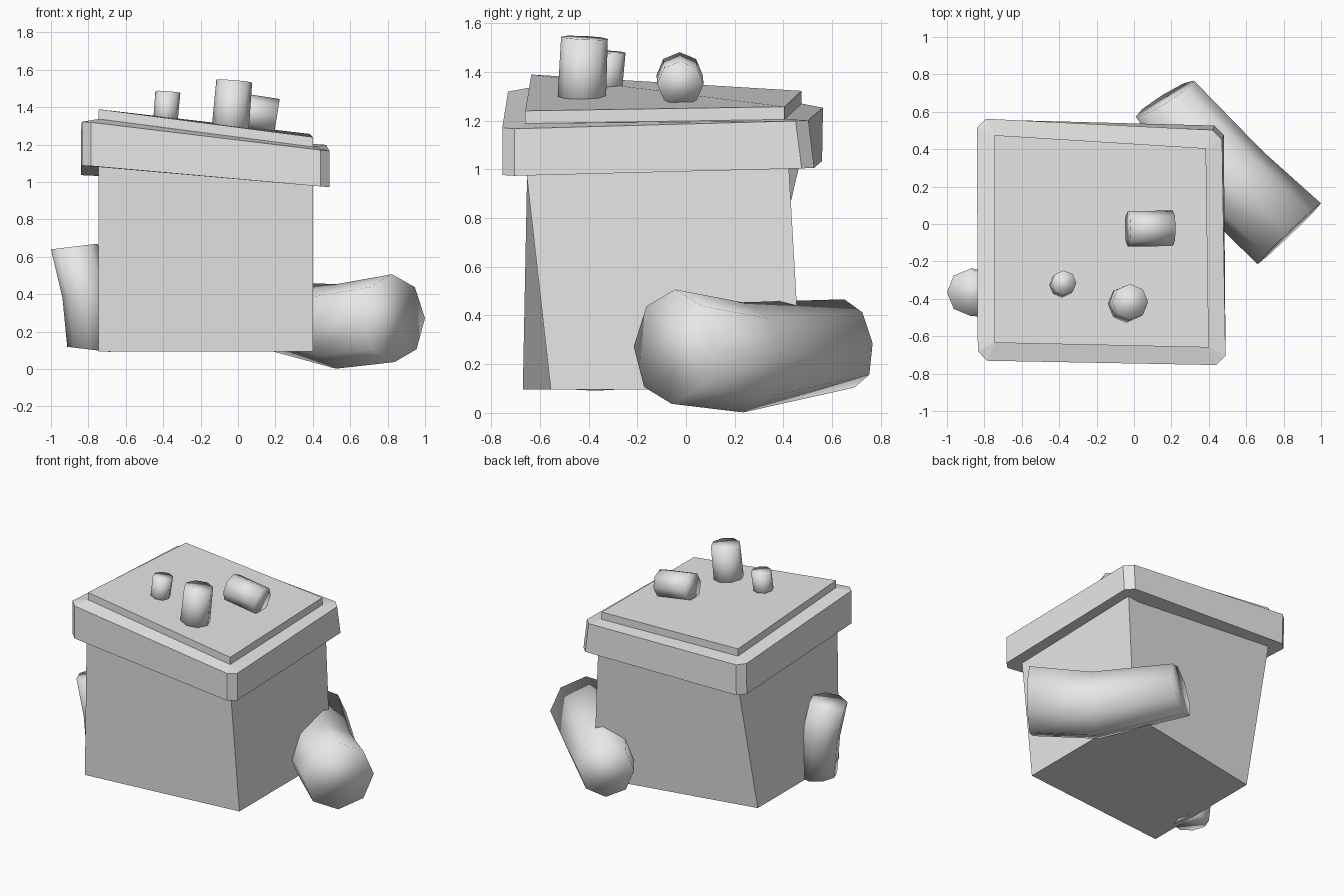
import bpy, bmesh, math
from mathutils import Vector

if "Cube" in bpy.data.objects:
    bpy.data.objects.remove(bpy.data.objects["Cube"], do_unlink=True)

GREY = (0.8, 0.8, 0.8, 1.0)
mat = bpy.data.materials.new("plain grey")
mat.use_nodes = True
mat.diffuse_color = GREY
mat.node_tree.nodes["Principled BSDF"].inputs["Base Color"].default_value = GREY


def loft(name, rings, smooth=False):
    """Skin a stack of equal-sized rings and close both ends."""
    bm = bmesh.new()
    loops = [[bm.verts.new(p) for p in ring] for ring in rings]
    n = len(loops[0])
    for a, b in zip(loops, loops[1:]):
        for i in range(n):
            j = (i + 1) % n
            bm.faces.new((a[j], b[j], b[i], a[i]))
    bm.faces.new(loops[0][::-1])
    bm.faces.new(loops[-1])
    bmesh.ops.recalc_face_normals(bm, faces=bm.faces)
    for face in bm.faces:
        face.smooth = smooth
    mesh = bpy.data.meshes.new(name)
    bm.to_mesh(mesh)
    bm.free()
    mesh.materials.append(mat)
    bpy.context.collection.objects.link(bpy.data.objects.new(name, mesh))


def chamfer(corners, cut):
    """Replace each corner of a ring with two points."""
    pts = [Vector(c) for c in corners]
    ring = []
    for i, p in enumerate(pts):
        for q in (pts[i - 1], pts[(i + 1) % len(pts)]):
            ring.append(p + (q - p).normalized() * cut)
    return ring


def tube(name, up, *sections, sides=8):
    """Soft faceted tube through sections of (centre, radius, direction)."""
    rings = []
    for centre, radius, direction in sections:
        t = Vector(direction).normalized()
        u = Vector(up)
        u = (u - t * u.dot(t)).normalized()
        v = t.cross(u)
        steps = [math.tau * k / sides for k in range(sides)]
        rings.append([Vector(centre) + radius * (u * math.cos(a) + v * math.sin(a))
                      for a in steps])
    loft(name, rings, smooth=True)


# Slightly twisted body
loft("body", [
    [(-0.745, -0.67, 0.095), (0.4, -0.555, 0.095), (0.4, 0.475, 0.095), (-0.745, 0.25, 0.095)],
    [(-0.745, -0.65, 1.1), (0.4, -0.668, 1.1), (0.4, 0.417, 1.1), (-0.745, 0.485, 1.1)],
])

# Tilted lid with cut corners and a sloping rim
lid_bottom = [(-0.835, -0.73, 1.09), (0.49, -0.755, 0.972), (0.48, 0.525, 1.005), (-0.84, 0.56, 1.035)]
lid_top = [(-0.835, -0.73, 1.325), (0.49, -0.755, 1.165), (0.47, 0.5, 1.2), (-0.84, 0.565, 1.255)]
plate = [(-0.745, -0.635, 1.337), (0.4, -0.66, 1.188), (0.385, 0.405, 1.205), (-0.745, 0.475, 1.27)]
loft("lid", [chamfer(lid_bottom, 0.05), chamfer(lid_top, 0.05), chamfer(plate, 0.004)])

# Raised plate on the lid
loft("lid_plate", [[Vector(p) + Vector((0, 0, h)) for p in plate] for h in (-0.02, 0.052)])

# Knobs on the plate
BACK, UP = (0, 1, 0), (0, 0, 1)
lean, lying = (0.08, 0.05, 1), (1, 0, -0.16)
tube("large_knob", BACK, ((-0.045, -0.43, 1.24), 0.1, lean), ((-0.02, -0.417, 1.54), 0.096, lean))
tube("small_knob", BACK, ((-0.39, -0.33, 1.3), 0.065, lean), ((-0.375, -0.315, 1.482), 0.067, lean))
tube("lying_knob", UP, ((-0.033, -0.026, 1.387), 0.095, lying), ((0.208, -0.023, 1.35), 0.095, lying))

# Side limbs
tube("right_limb", BACK,
     ((-0.798, -0.373, 0.105), 0.116, (0.12, 0, 1)),
     ((-0.812, -0.368, 0.4), 0.128, (-0.14, 0, 1)),
     ((-0.875, -0.365, 0.655), 0.126, (-0.12, 0, 1)))
tube("left_limb", UP,
     ((0.83, -0.052, 0.272), 0.235, (-0.69, 0.72, -0.04)),
     ((0.525, 0.233, 0.228), 0.226, (-0.68, 0.73, 0.01)),
     ((0.165, 0.67, 0.285), 0.183, (-0.52, 0.84, 0.13)))
